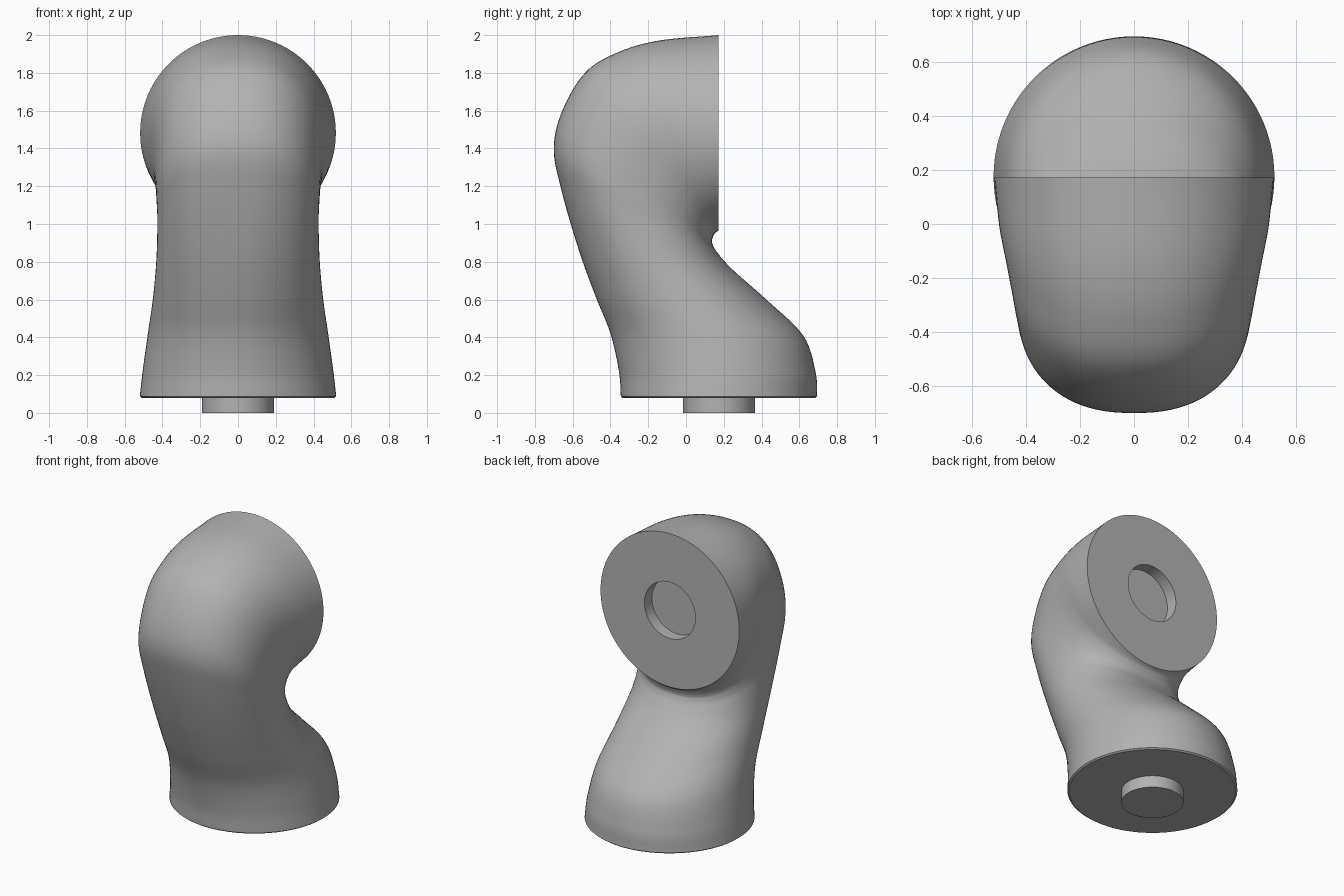
import bpy, bmesh, math
from mathutils import Vector

cube = bpy.data.objects.get("Cube")
if cube:
    bpy.data.objects.remove(cube, do_unlink=True)

SIDES = 96
STEPS = 8
AXIS_Y = 0.175      # centre of the foot
FACE_Y = 0.172      # plane of the upper flat face
FACE_Z = 1.482      # centre of the upper flat face
PEG_R = 0.19

grey = bpy.data.materials.new("plain_grey")
grey.use_nodes = True
grey.diffuse_color = (0.45, 0.45, 0.45, 1)
grey.node_tree.nodes["Principled BSDF"].inputs["Base Color"].default_value = grey.diffuse_color


def ring(station):
    """Rounded section from front point to back point: fy, fz, by, bz, half width, squareness."""
    fy, fz, by, bz, width, power = station
    front, back = Vector((0, fy, fz)), Vector((0, by, bz))
    centre, half = (front + back) / 2, (front - back) / 2

    def bend(v):
        return math.copysign(abs(v) ** (2 / power), v)

    points = []
    for i in range(SIDES):
        a = math.tau * i / SIDES
        points.append(centre + half * bend(math.cos(a)) + Vector((width * bend(math.sin(a)), 0, 0)))
    return points


def smooth_stations(stations):
    """Catmull-Rom interpolation through the key sections."""
    keys = [Vector(s) for s in stations]
    keys = [keys[0] * 2 - keys[1]] + keys + [keys[-1] * 2 - keys[-2]]
    result = []
    for p, q, r, s in zip(keys, keys[1:], keys[2:], keys[3:]):
        for k in range(STEPS):
            t = k / STEPS
            result.append((q * 2 + (r - p) * t + (p * 2 - q * 5 + r * 4 - s) * t ** 2
                           + (q * 3 - p - r * 3 + s) * t ** 3) / 2)
    return result + [keys[-2]]


def loft(name, stations):
    """Skin the sections and close both ends."""
    bm = bmesh.new()
    rings = [[bm.verts.new(p) for p in ring(s)] for s in stations]
    for low, high in zip(rings, rings[1:]):
        for i in range(SIDES):
            j = (i + 1) % SIDES
            bm.faces.new((low[i], low[j], high[j], high[i]))
    bm.faces.new(rings[0])
    bm.faces.new(rings[-1])
    bmesh.ops.recalc_face_normals(bm, faces=bm.faces)
    mesh = bpy.data.meshes.new(name)
    bm.to_mesh(mesh)
    bm.free()
    mesh.materials.append(grey)
    obj = bpy.data.objects.new(name, mesh)
    bpy.context.collection.objects.link(obj)
    bpy.ops.object.select_all(action="DESELECT")
    obj.select_set(True)
    bpy.context.view_layer.objects.active = obj
    bpy.ops.object.shade_smooth_by_angle(angle=math.radians(35))
    return obj


def flat_disc(z, radius):
    return (AXIS_Y - radius, z, AXIS_Y + radius, z, radius, 2)


def upright_disc(y, radius):
    return (y, FACE_Z + radius, y, FACE_Z - radius, radius, 2)


# Key sections of the bent body, from the round foot to the upright face
bend_sections = [
    (-0.345, 0.088, 0.695, 0.088, 0.52, 2),
    (-0.355, 0.22, 0.685, 0.22, 0.505, 2),
    (-0.40, 0.42, 0.62, 0.41, 0.478, 2),
    (-0.48, 0.62, 0.425, 0.60, 0.45, 2.05),
    (-0.57, 0.87, 0.245, 0.76, 0.432, 2.1),
    (-0.66, 1.18, 0.165, 0.85, 0.427, 2.25),
    (-0.70, 1.40, 0.14, 0.895, 0.432, 2.35),
    (-0.655, 1.60, 0.138, 0.915, 0.44, 2.35),
    (-0.535, 1.80, 0.142, 0.93, 0.455, 2.3),
    (-0.37, 1.905, 0.148, 0.945, 0.475, 2.2),
    (-0.15, 1.97, 0.157, 0.955, 0.50, 2.1),
    upright_disc(FACE_Y, 0.518),
]

# Body with a small foot chamfer and a round socket sunk into the upper face
socket = [upright_disc(FACE_Y, PEG_R), upright_disc(FACE_Y - 0.08, PEG_R)]
loft("bent_body", [flat_disc(0.08, 0.51)] + smooth_stations(bend_sections) + socket)

# Peg under the foot
loft("connector_peg", [flat_disc(0, PEG_R), flat_disc(0.085, PEG_R)])
